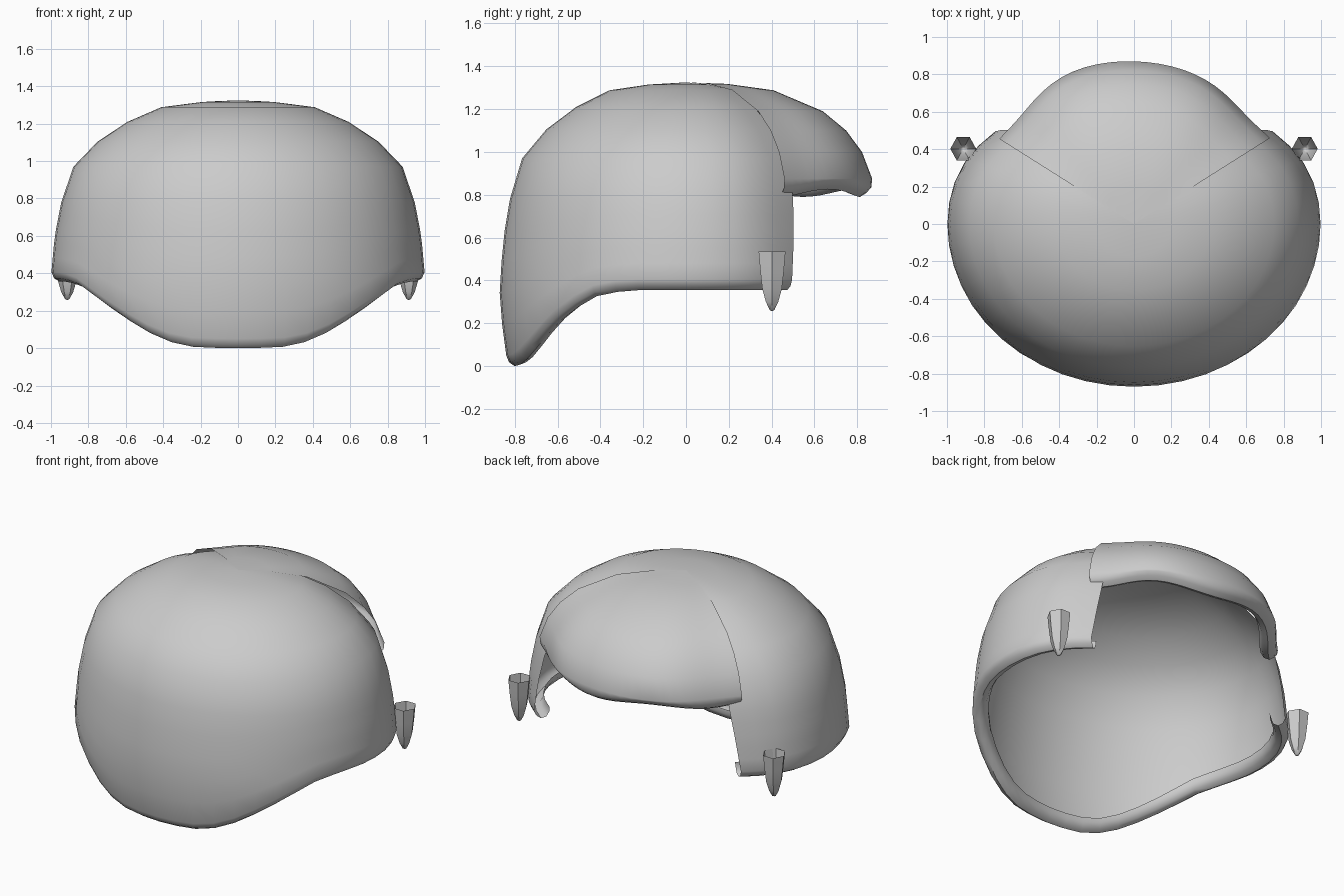
import bpy
from math import sin, cos, radians, exp, pi

if "Cube" in bpy.data.objects:
    bpy.data.objects.remove(bpy.data.objects["Cube"])

# (radius factor, height) profile of the main cap, top to bottom
CAP = [(0, 1.325), (.2, 1.315), (.41, 1.288), (.59, 1.21), (.75, 1.105), (.88, .97),
       (.945, .78), (.98, .6), (1.0, .38), (1.0, .28), (.965, .05)]
# fuller profile of the fringe
FRINGE = [(0, 1.325), (.22, 1.318), (.47, 1.288), (.735, 1.19), (.86, 1.10), (.945, 1.0), (1.0, .875)]
# hem height against how far round toward -y the point lies
HEM = [(0, .355), (.33, .355), (.494, .33), (.618, .27), (.74, .19), (.865, .08), (.95, .01), (1, 0)]
# rolled hem cross-section: (inset, rise)
LIP = [(.015, .018), (.045, 0), (.08, .012), (.10, .045), (.10, .075)]


def interp(points, v):
    for (a, p), (b, q) in zip(points, points[1:]):
        if v <= b:
            return p + (q - p) * max(0, (v - a) / (b - a))
    return points[-1][1]


def plan(deg, r, z):
    # oval plan, pinched at the two +y corners
    a = radians(deg)
    d = deg % 360
    k = 1 - .075 * (exp(-((d - 45) / 18) ** 2) + exp(-((d - 135) / 18) ** 2))
    return (r * k * cos(a), .87 * r * k * sin(a), z)


def make(name, verts, faces):
    me = bpy.data.meshes.new(name)
    me.from_pydata(verts, [], faces)
    me.update()
    ob = bpy.data.objects.new(name, me)
    bpy.context.collection.objects.link(ob)
    bpy.context.view_layer.objects.active = ob
    ob.select_set(True)
    bpy.ops.object.shade_smooth_by_angle(angle=radians(50))
    ob.select_set(False)
    return ob


def sheet(name, columns):
    # skin a list of equal-length point columns that share their first point
    n = len(columns[0]) - 1
    verts = [columns[0][0]] + [p for c in columns for p in c[1:]]
    faces = []
    for i in range(len(columns) - 1):
        a, b = 1 + i * n, 1 + (i + 1) * n
        faces.append((0, a, b))
        faces += [(a + j, a + j + 1, b + j + 1, b + j) for j in range(n - 1)]
    return make(name, verts, faces)


# main cap, wrapping round the -y side and ending at two upright edges
by_z = [(z, r) for r, z in reversed(CAP)]
cols = []
N = 34
for i in range(N + 1):
    t = i / N
    side = 2 * t - 1                       # -1 and 1 at the open edges
    base = 270 + side * 127.5
    hem = interp(HEM, max(0, -sin(radians(base))))
    pts = list(CAP[:7])
    low = hem + .05
    pts += [(interp(by_z, z), z) for z in [.78 + (low - .78) * k / 5 for k in range(1, 6)]]
    rim = pts[-1][0]
    pts += [(rim - d, hem + h) for d, h in LIP]
    col = []
    for r, z in pts:
        # the open edge leans back to stay upright in side view
        lean = 4.5 * min(1, max(0, (z - .4) / .5)) * side * abs(side) ** 6
        col.append(plan(base + lean, r, z))
    cols.append(col)
sheet("hair_cap", cols)

# fringe over the +y side with a wavy rolled edge
cols = []
N = 28
for i in range(N + 1):
    deg = 36 + 108 * i / N
    side = abs(2 * i / N - 1)
    wave = .018 * cos(radians(7.5 * (deg - 84)))
    hem = .808 - wave
    swell = (1 - .05 * side ** 2) * (1 + .008 * sin(radians(4 * (deg - 90))))
    pts = list(FRINGE) + [(.995, hem + .04)] + [(.99 - d * 1.1, hem + h) for d, h in LIP]
    cols.append([plan(deg, r * (1 + (swell - 1) * min(1, r / .5)), z) for r, z in pts])
sheet("hair_fringe", cols)

# small open tapered sideburn tufts
TUFT = [(.069, .535), (.06, .44), (.05, .36), (.032, .30), (.012, .262), (.004, .258)]
S = 6
for s, label in ((1, "right"), (-1, "left")):
    verts = [(s * (.913 + r * cos(2 * pi * k / S)), .402 + r * 1.05 * sin(2 * pi * k / S), z)
             for r, z in TUFT for k in range(S)]
    faces = [(j * S + k, j * S + (k + 1) % S, (j + 1) * S + (k + 1) % S, (j + 1) * S + k)
             for j in range(len(TUFT) - 1) for k in range(S)]
    faces.append(tuple(range((len(TUFT) - 1) * S, len(TUFT) * S)))
    if s > 0:
        faces = [f[::-1] for f in faces]
    make("sideburn_" + label, verts, faces)
